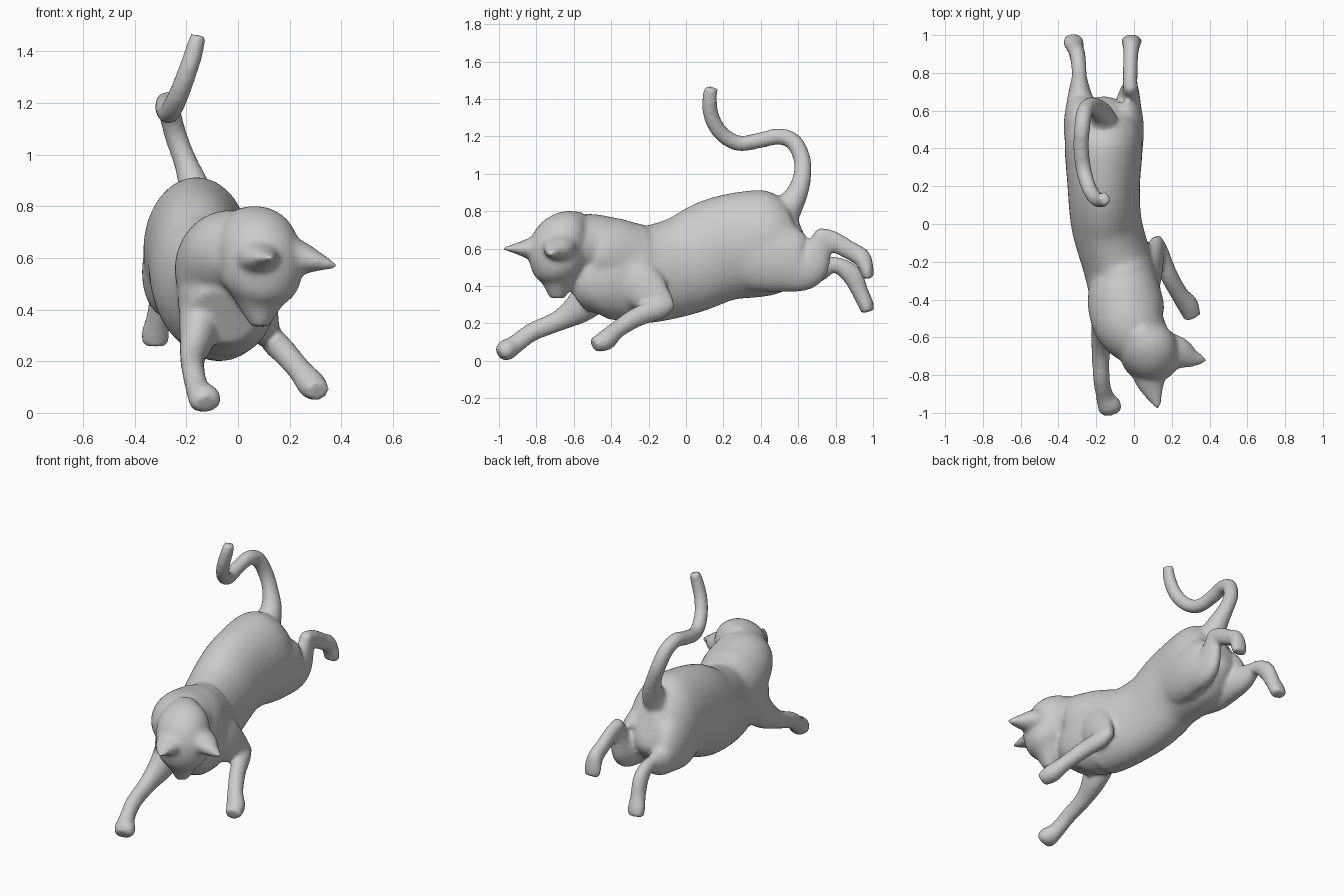
import bpy, bmesh, math
from mathutils import Vector

parts = []


def spline(pts, steps):
    """Catmull-Rom through rows of (x, y, z, width radius, height radius)."""
    p = [Vector(q) for q in pts]
    p = [p[0] * 2 - p[1]] + p + [p[-1] * 2 - p[-2]]
    out = []
    for i in range(1, len(p) - 2):
        a, b, c, d = p[i - 1:i + 3]
        for s in range(steps):
            t = s / steps
            out.append((b * 2 + (c - a) * t + (a * 2 - b * 5 + c * 4 - d) * t * t
                        + (b * 3 - a - c * 3 + d) * t ** 3) * 0.5)
    return out + [p[-2]]


def loft(name, pts, ref=(1, 0, 0), steps=6, sides=32):
    """Elliptical rings along a smooth path; width radius lies along ref."""
    rows = spline(pts, steps)
    bm = bmesh.new()
    rings = []
    for i, r in enumerate(rows):
        t = (rows[min(i + 1, len(rows) - 1)].to_3d() - rows[max(i - 1, 0)].to_3d()).normalized()
        side = Vector(ref)
        side = (side - t * side.dot(t)).normalized()
        up = t.cross(side)
        rings.append([bm.verts.new(r.to_3d()
                                   + side * r[3] * math.cos(2 * math.pi * k / sides)
                                   + up * r[4] * math.sin(2 * math.pi * k / sides))
                      for k in range(sides)])
    for a, b in zip(rings, rings[1:]):
        for k in range(sides):
            n = (k + 1) % sides
            bm.faces.new((a[k], a[n], b[n], b[k]))
    bm.faces.new(rings[0][::-1])
    bm.faces.new(rings[-1])
    bmesh.ops.recalc_face_normals(bm, faces=bm.faces)
    me = bpy.data.meshes.new(name)
    bm.to_mesh(me)
    bm.free()
    ob = bpy.data.objects.new(name, me)
    bpy.context.collection.objects.link(ob)
    parts.append(ob)


# torso, rump to chest
loft("torso", [(-.16, .63, .68, .06, .10), (-.16, .58, .66, .15, .20), (-.16, .45, .635, .205, .28),
               (-.16, .2, .60, .192, .28), (-.145, 0, .513, .187, .265), (-.09, -.2, .463, .185, .26),
               (-.05, -.35, .47, .19, .27), (-.045, -.5, .42, .183, .215), (-.06, -.59, .37, .13, .12)])
# neck
loft("neck", [(-.08, -.20, .48, .16, .21), (-.06, -.3, .51, .18, .22), (-.045, -.42, .56, .20, .215),
              (-.02, -.53, .61, .19, .18), (.045, -.63, .62, .155, .145)])
# head, facing down
loft("head", [(.01, -.55, .765, .05, .04), (.05, -.62, .70, .14, .12), (.085, -.68, .61, .16, .155),
              (.09, -.69, .50, .15, .14), (.085, -.685, .42, .09, .09), (.085, -.69, .335, .035, .04)])
# ears, one pointing forward and one to the side
loft("ear_front", [(.08, -.72, .605, .12, .10), (.085, -.82, .60, .085, .065), (.105, -.90, .60, .05, .032),
                   (.132, -.98, .60, .009, .007)])
loft("ear_side", [(.14, -.68, .61, .12, .11), (.235, -.685, .60, .09, .07), (.31, -.71, .585, .05, .038),
                  (.388, -.725, .567, .009, .007)], ref=(0, 1, 0))
# left front leg, reaching forward
loft("front_leg_left", [(-.14, -.42, .46, .09, .12), (-.155, -.54, .31, .072, .095), (-.175, -.67, .22, .05, .058),
                        (-.172, -.82, .155, .044, .05), (-.155, -.91, .09, .047, .05), (-.13, -.965, .055, .064, .056),
                        (-.12, -1.0, .035, .052, .036)])
# right front leg, bent at the elbow
loft("front_upper_leg_right", [(.0, -.40, .56, .09, .13), (.055, -.28, .44, .09, .14), (.10, -.17, .345, .06, .10),
                               (.122, -.085, .295, .032, .04)])
loft("front_lower_leg_right", [(.12, -.07, .31, .025, .03), (.135, -.14, .28, .045, .055), (.18, -.26, .235, .047, .053),
                               (.24, -.37, .165, .047, .047), (.285, -.43, .11, .056, .055),
                               (.31, -.495, .085, .046, .038)])
# hind legs, thigh then lower leg stretched back
loft("thigh_left", [(-.20, .15, .60, .12, .18), (-.24, .38, .585, .118, .215), (-.27, .53, .54, .103, .185),
                    (-.285, .66, .495, .07, .10), (-.29, .76, .505, .045, .055)])
loft("hind_leg_left", [(-.29, .68, .49, .05, .06), (-.29, .80, .512, .04, .044), (-.298, .885, .46, .042, .055),
                       (-.31, .93, .37, .045, .045), (-.32, .96, .305, .055, .042), (-.322, .973, .262, .05, .036)])
loft("thigh_right", [(-.12, .15, .60, .12, .18), (-.075, .38, .585, .118, .215), (-.05, .53, .54, .103, .185),
                     (-.03, .64, .51, .068, .13), (-.02, .70, .58, .045, .08), (-.02, .735, .69, .038, .042)])
loft("hind_leg_right", [(-.02, .70, .67, .038, .045), (-.02, .78, .643, .039, .054), (-.018, .88, .588, .04, .05),
                        (-.015, .94, .55, .045, .05), (-.013, .965, .49, .054, .038), (-.013, .972, .44, .05, .03)])
# tail
loft("tail", [(-.16, .50, .76, .09, .10), (-.17, .58, .87, .063, .064), (-.203, .618, .97, .046, .05),
              (-.24, .622, 1.07, .044, .046), (-.265, .58, 1.165, .043, .046), (-.275, .50, 1.20, .042, .044),
              (-.28, .40, 1.18, .042, .042), (-.265, .28, 1.163, .041, .042), (-.235, .185, 1.22, .04, .042),
              (-.20, .135, 1.31, .038, .042), (-.17, .127, 1.40, .036, .04), (-.155, .135, 1.462, .03, .036)])

# fuse all parts into one smooth skin
bpy.ops.object.select_all(action='DESELECT')
for ob in parts:
    ob.select_set(True)
cat = parts[0]
bpy.context.view_layer.objects.active = cat
bpy.ops.object.join()
cat.name = "cat"
remesh = cat.modifiers.new("fuse", 'REMESH')
remesh.mode = 'VOXEL'
remesh.voxel_size = 0.013
remesh.use_smooth_shade = True
smooth = cat.modifiers.new("soften", 'SMOOTH')
smooth.factor = 0.5
smooth.iterations = 7
